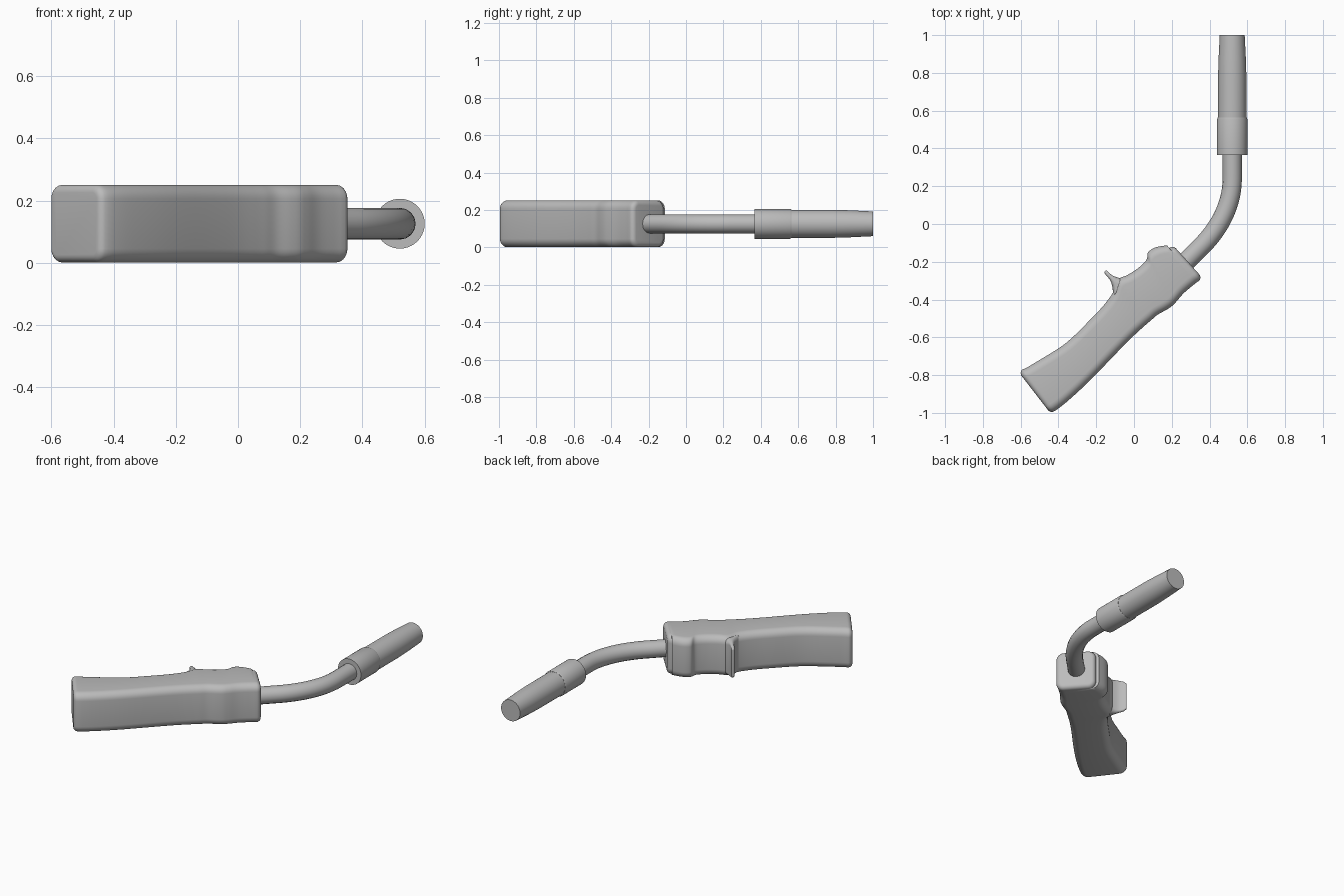
import bpy, bmesh, math
from mathutils import Vector

cube = bpy.data.objects.get("Cube")
if cube:
    bpy.data.objects.remove(cube)

grey = bpy.data.materials.new("plain grey")
grey.use_nodes = True
colour = (0.5, 0.5, 0.5, 1)
grey.diffuse_color = colour
grey.node_tree.nodes["Principled BSDF"].inputs["Base Color"].default_value = colour

MID = 0.126   # height of the shared centre plane


def finish(obj, angle):
    obj.data.materials.append(grey)
    bpy.ops.object.select_all(action="DESELECT")
    obj.select_set(True)
    bpy.context.view_layer.objects.active = obj
    bpy.ops.object.shade_smooth_by_angle(angle=math.radians(angle))


def skin(name, rings, angle):
    """Join equal rings of points into a closed solid."""
    bm = bmesh.new()
    loops = [[bm.verts.new(p) for p in ring] for ring in rings]
    for a, b in zip(loops, loops[1:]):
        for i in range(len(a)):
            j = (i + 1) % len(a)
            bm.faces.new((a[i], a[j], b[j], b[i]))
    bm.faces.new(loops[0])
    bm.faces.new(loops[-1])
    bmesh.ops.recalc_face_normals(bm, faces=bm.faces)
    mesh = bpy.data.meshes.new(name)
    bm.to_mesh(mesh)
    bm.free()
    obj = bpy.data.objects.new(name, mesh)
    bpy.context.collection.objects.link(obj)
    finish(obj, angle)


def rounded_ring(upper, lower, half_height, radius, inset=0):
    """Upright rounded rectangle spanning two outline points."""
    centre = (upper + lower) / 2
    across = (upper - lower).normalized()
    w = (upper - lower).length / 2 - inset
    h = half_height - inset
    r = min(max(radius - inset, 0.008), w * 0.95, h * 0.95)
    ring = []
    for k, (sx, sz) in enumerate(((1, 1), (-1, 1), (-1, -1), (1, -1))):
        for step in range(7):
            a = math.radians(90 * k + 15 * step)
            flat = centre + across * (sx * (w - r) + r * math.cos(a))
            ring.append((flat.x, flat.y, MID + sz * (h - r) + r * math.sin(a)))
    return ring


def spline(points, steps):
    """Smooth curve through points of any size."""
    pts = [points[0]] + points + [points[-1]]
    out = []
    for a, b, c, d in zip(pts, pts[1:], pts[2:], pts[3:]):
        for s in range(steps):
            t = s / steps
            out.append([q + t / 2 * (r - p + t * (2*p - 5*q + 4*r - s2 + t * (3*(q - r) + s2 - p)))
                        for p, q, r, s2 in zip(a, b, c, d)])
    return out + [list(points[-1])]


def rounded_loft(name, sections, half_height, radius, edge, taper=0):
    """Sweep rounded rectangles through the sections, rounding both ends."""
    pairs = [(Vector(s[:2]), Vector(s[2:])) for s in spline(sections, 5)]
    last = len(pairs) - 1
    heights = [half_height - taper * (i / last) ** 3 for i in range(last + 1)]

    def cap(index, neighbour):
        u, l = pairs[index]
        inward = Vector((-(u - l).y, (u - l).x)).normalized()
        if inward.dot(sum(pairs[neighbour], Vector((0, 0))) - u - l) < 0:
            inward = -inward
        rings = []
        for step in range(6):
            a = math.radians(18 * step)
            move = inward * edge * (1 - math.sin(a))
            rings.append(rounded_ring(u + move, l + move, heights[index], radius,
                                      edge * (1 - math.cos(a))))
        return rings[::-1]

    body = [rounded_ring(u, l, h, radius) for (u, l), h in zip(pairs, heights)]
    skin(name, cap(0, 4) + body[2:-2] + cap(last, last - 4)[::-1], 40)


# Handle: matching points on its two long sides, from butt to neck
rounded_loft("handle", [
    (-0.61, -0.785, -0.44, -1.005), (-0.5, -0.72, -0.36, -0.945),
    (-0.36, -0.63, -0.235, -0.83), (-0.235, -0.51, -0.08, -0.67),
    (-0.16, -0.43, 0, -0.59), (-0.11, -0.36, 0.055, -0.54),
    (-0.085, -0.295, 0.09, -0.51), (-0.035, -0.27, 0.125, -0.48),
    (0.02, -0.235, 0.17, -0.455), (0.066, -0.19, 0.2, -0.435),
    (0.075, -0.15, 0.225, -0.41), (0.12, -0.122, 0.27, -0.36),
    (0.205, -0.11, 0.362, -0.285)], 0.125, 0.045, 0.025)

# Finger guard: thin curved fin
rounded_loft("finger_guard", [
    (-0.04, -0.295, -0.11, -0.39), (-0.08, -0.285, -0.113, -0.345),
    (-0.115, -0.272, -0.125, -0.3), (-0.147, -0.243, -0.16, -0.258)],
    0.115, 0.03, 0.006, 0.025)

# Neck: bent round tube
curve = bpy.data.curves.new("neck_tube", "CURVE")
curve.dimensions = "3D"
curve.bevel_depth = 0.051
curve.bevel_resolution = 6
curve.resolution_u = 16
curve.use_fill_caps = True
path = curve.splines.new("BEZIER")
path.bezier_points.add(3)
bend = [((0.52, 0.45), (0, -0.05)), ((0.52, 0.24), (0, -0.15)),
        ((0.36, -0.115), (-0.08, -0.08)), ((0.2, -0.275), (-0.04, -0.04))]
for point, (pos, pull) in zip(path.bezier_points, bend):
    point.handle_left_type = point.handle_right_type = "FREE"
    point.co = (*pos, MID)
    point.handle_left = (pos[0] - pull[0], pos[1] - pull[1], MID)
    point.handle_right = (pos[0] + pull[0], pos[1] + pull[1], MID)
tube = bpy.data.objects.new("neck_tube", curve)
bpy.context.collection.objects.link(tube)
bpy.ops.object.select_all(action="DESELECT")
tube.select_set(True)
bpy.context.view_layer.objects.active = tube
bpy.ops.object.convert(target="MESH")
finish(bpy.context.view_layer.objects.active, 40)


# Nozzle and its collar: turned profiles along y
def turned(name, profile):
    turns = [math.tau * i / 40 for i in range(40)]
    skin(name, [[(0.52 + r * math.cos(a), y, MID + r * math.sin(a)) for a in turns]
                for r, y in profile], 30)


turned("nozzle_collar", [(0.08, 0.365), (0.08, 0.555), (0.076, 0.565)])
turned("nozzle", [(0.075, 0.5), (0.075, 0.78), (0.072, 0.88), (0.066, 1)])
